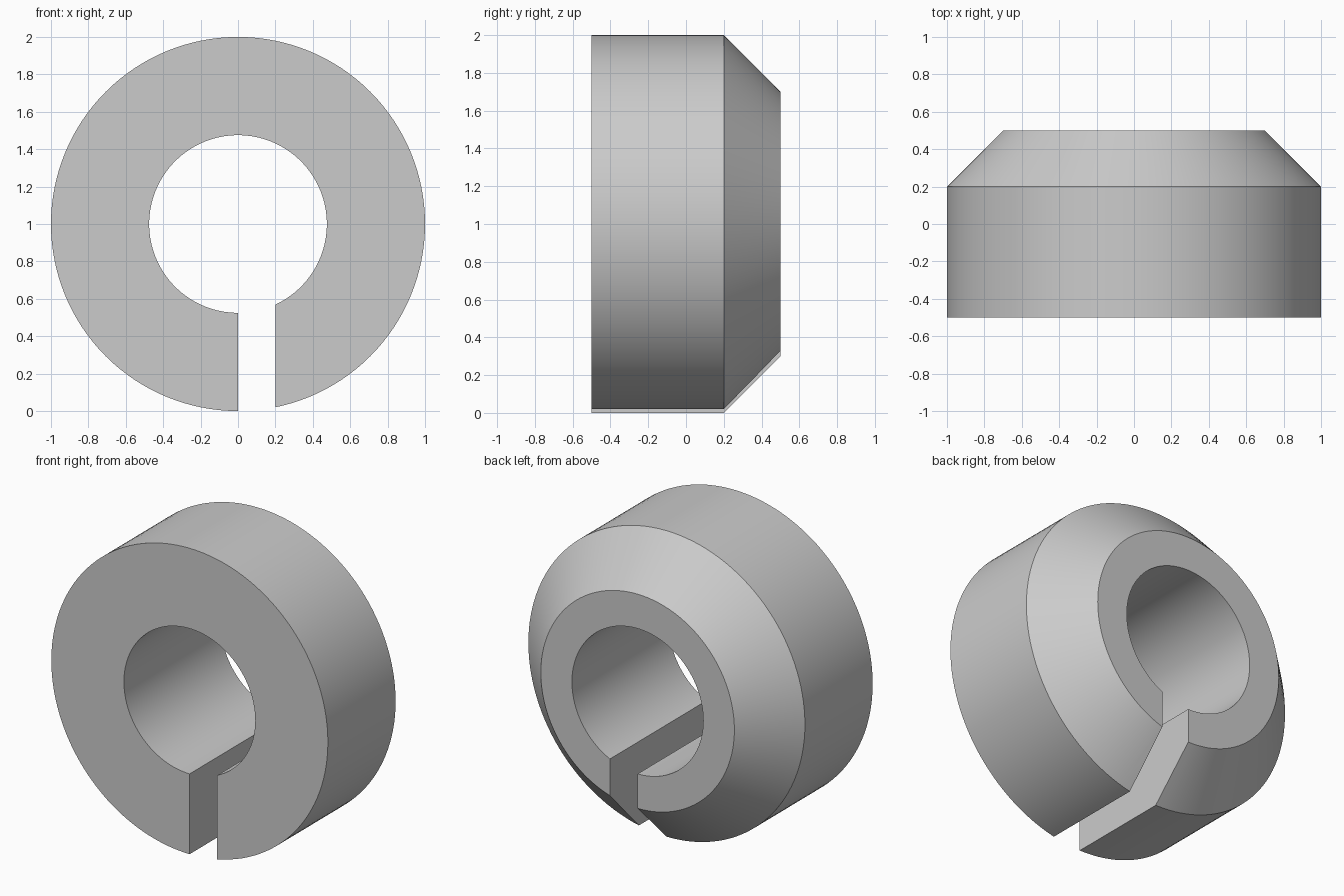
import bpy
import bmesh
import math
from mathutils import Vector

cube = bpy.data.objects.get("Cube")
if cube:
    bpy.data.objects.remove(cube, do_unlink=True)

OUTER, BORE, BACK_RADIUS = 1.0, 0.475, 0.7
FRONT, SHOULDER, BACK = -0.5, 0.2, 0.5
SLOT_WIDTH = 0.2
SEGMENTS = 128

grey = bpy.data.materials.new("plain grey")
grey.use_nodes = True
colour = (0.6, 0.6, 0.6, 1)
grey.diffuse_color = colour
grey.node_tree.nodes["Principled BSDF"].inputs["Base Color"].default_value = colour


def add_object(name, bm):
    bmesh.ops.recalc_face_normals(bm, faces=bm.faces)
    mesh = bpy.data.meshes.new(name)
    bm.to_mesh(mesh)
    bm.free()
    mesh.materials.append(grey)
    obj = bpy.data.objects.new(name, mesh)
    bpy.context.collection.objects.link(obj)
    return obj


# Collar: chamfered ring section revolved about the y axis
profile = [(BORE, FRONT), (OUTER, FRONT), (OUTER, SHOULDER),
           (BACK_RADIUS, BACK), (BORE, BACK)]
centre = Vector((0, 0, OUTER))
bm = bmesh.new()
verts = [bm.verts.new((0, y, OUTER + r)) for r, y in profile]
edges = [bm.edges.new((v, verts[i - 1])) for i, v in enumerate(verts)]
bmesh.ops.spin(bm, geom=verts + edges, cent=centre, axis=(0, 1, 0),
               angle=math.tau, steps=SEGMENTS)
bmesh.ops.remove_doubles(bm, verts=bm.verts, dist=0.0001)
collar = add_object("split_collar", bm)

# Slot: runs from the bore down through the rim, offset to the left
bm = bmesh.new()
bmesh.ops.create_cube(bm, size=1)
bmesh.ops.scale(bm, vec=(SLOT_WIDTH, 2, 1.2), verts=bm.verts)
bmesh.ops.translate(bm, vec=(SLOT_WIDTH / 2, 0, 0.4), verts=bm.verts)
cutter = add_object("slot_cutter", bm)

cut = collar.modifiers.new("slot", 'BOOLEAN')
cut.operation = 'DIFFERENCE'
cut.solver = 'EXACT'
cut.object = cutter
bpy.ops.object.select_all(action='DESELECT')
collar.select_set(True)
bpy.context.view_layer.objects.active = collar
bpy.ops.object.modifier_apply(modifier=cut.name)
bpy.data.objects.remove(cutter, do_unlink=True)

# Smooth round surfaces with crisp rims
bpy.ops.object.shade_smooth_by_angle(angle=math.radians(30))
